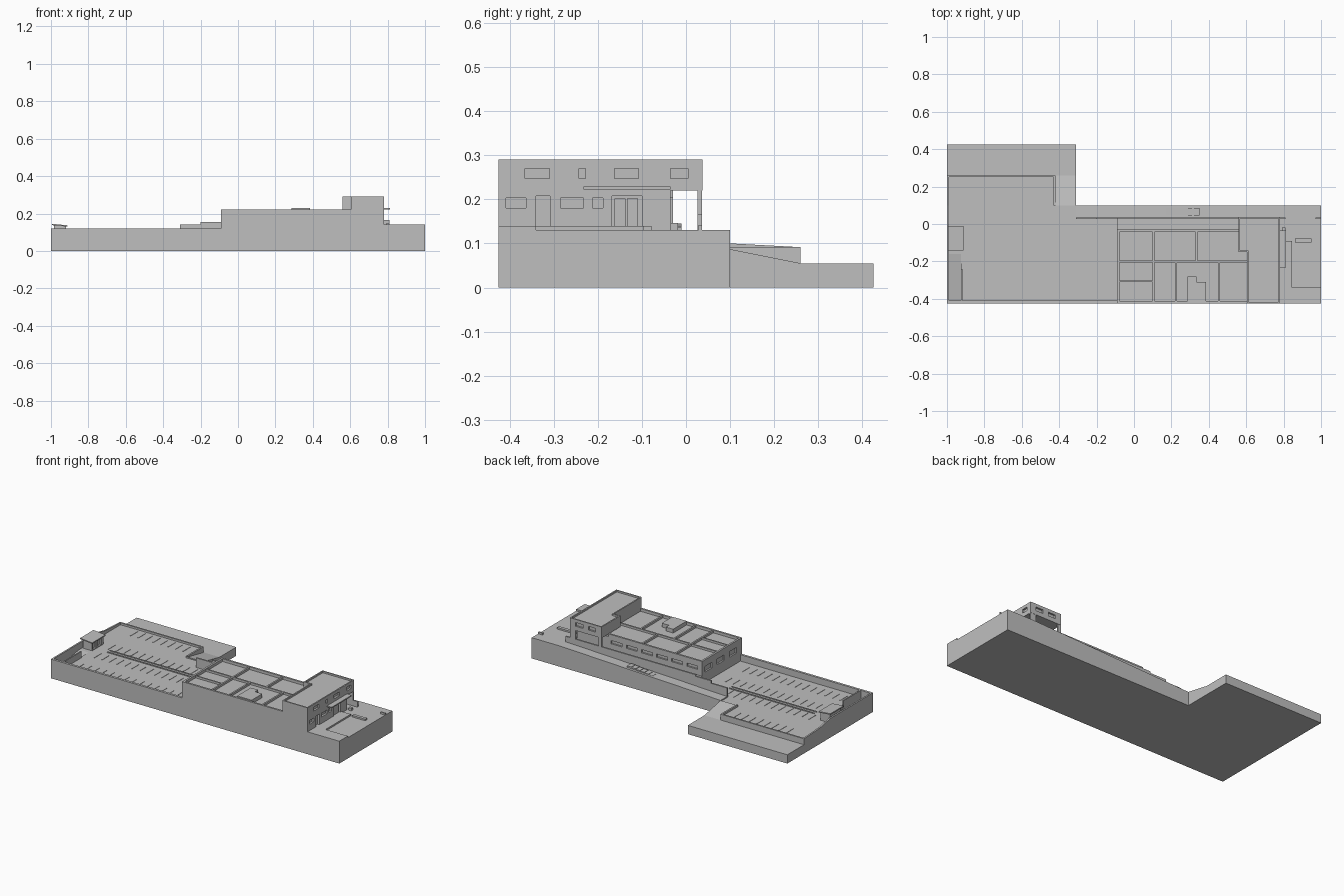
import bpy, bmesh
from mathutils import Vector

if "Cube" in bpy.data.objects:
    bpy.data.objects.remove(bpy.data.objects["Cube"])

grey = bpy.data.materials.new("plain grey")
grey.use_nodes = True
grey.diffuse_color = (0.52, 0.52, 0.52, 1)
grey.node_tree.nodes["Principled BSDF"].inputs["Base Color"].default_value = grey.diffuse_color


def finish(name, bm):
    bmesh.ops.recalc_face_normals(bm, faces=bm.faces)
    mesh = bpy.data.meshes.new(name)
    bm.to_mesh(mesh)
    bm.free()
    obj = bpy.data.objects.new(name, mesh)
    mesh.materials.append(grey)
    bpy.context.scene.collection.objects.link(obj)
    return obj


def add_prism(bm, pts, axis, lo, hi):
    """Extrude a 2D outline along one axis."""
    def place(p, d):
        v = list(p)
        v.insert("xyz".index(axis), d)
        return Vector(v)
    face = bm.faces.new([bm.verts.new(place(p, lo)) for p in pts])
    ext = bmesh.ops.extrude_face_region(bm, geom=[face])["geom"]
    shift = place((0, 0), hi - lo)
    bmesh.ops.translate(bm, verts=[v for v in ext if isinstance(v, bmesh.types.BMVert)], vec=shift)


def prism(name, pts, axis, lo, hi):
    bm = bmesh.new()
    add_prism(bm, pts, axis, lo, hi)
    return finish(name, bm)


def boxes(name, items):
    """One object made of (x0, x1, y0, y1, z0, z1) boxes."""
    bm = bmesh.new()
    for x0, x1, y0, y1, z0, z1 in items:
        add_prism(bm, [(x0, y0), (x1, y0), (x1, y1), (x0, y1)], "z", z0, z1)
    return finish(name, bm)


def cut(obj, cutter):
    mod = obj.modifiers.new("openings", "BOOLEAN")
    mod.operation = "DIFFERENCE"
    mod.solver = "EXACT"
    mod.object = cutter
    cutter.hide_render = True
    cutter.hide_viewport = True
    cutter.display_type = "WIRE"


FRONT, BACK, DECK, GROUND, ROOF = -0.425, 0.1, 0.08, 0.13, 0.205

# Ground: main block, walkway, sloping back lane, lower strip and ramp
boxes("main_ground", [(-0.09, 1, FRONT, 0.035, 0, GROUND)])
prism("raised_walkway", [(0.78, FRONT), (1, FRONT), (1, -0.34), (0.845, -0.34),
                         (0.845, -0.09), (0.78, -0.09)], "z", GROUND, 0.14)
prism("back_lane", [(-0.31, 0), (1, 0), (1, GROUND), (0.8, GROUND), (-0.31, 0.087)],
      "y", 0.035, BACK)
boxes("lower_strip", [(-1, -0.31, 0.26, 0.425, 0, 0.055)])
prism("access_ramp", [(BACK, 0), (0.26, 0), (0.26, 0.055), (BACK, 0.087)], "x", -0.42, -0.31)

# Parking deck with a sunken entry on its left edge
deck = prism("parking_deck", [(-1, FRONT), (-0.09, FRONT), (-0.09, 0.035), (-0.31, 0.035),
                              (-0.31, BACK), (-0.42, BACK), (-0.42, 0.26), (-1, 0.26)],
             "z", 0, DECK)
cut(deck, prism("entry_cutter", [(-0.41, 0.04), (-0.41, 0.2), (-0.16, 0.2), (-0.16, DECK)],
                "x", -0.99, -0.925))
boxes("deck_parapets", [
    (-1, -0.09, FRONT, -0.41, DECK, 0.12),
    (-1, -0.42, 0.25, 0.26, DECK, 0.092),
    (-0.43, -0.42, BACK, 0.25, DECK, 0.092),
    (-0.925, -0.917, -0.41, -0.24, DECK, 0.12),
])
prism("side_parapet", [(-0.41, DECK), (0.25, DECK), (0.25, 0.092), (BACK, 0.1),
                       (0, 0.12), (-0.41, 0.12)], "x", -1, -0.99)

# Parking bay lines and the central island
bays = []
for y, length in ((-0.37, 0.07), (-0.2, 0.07), (-0.06, 0.07), (0.16, 0.07)):
    for i in range(14):
        x = -0.86 + i * 0.052
        if x < -0.45 or y < 0.1:
            bays.append((x, x + 0.005, y, y + length, DECK, DECK + 0.002))
boxes("bay_lines", bays)
boxes("island_kerbs", [(-0.84, -0.25, y, y + 0.006, DECK, DECK + 0.005) for y in (-0.1, -0.075)])

# Gate hut with a sloping roof
hut = prism("gate_hut", [(-0.985, DECK), (-0.92, DECK), (-0.92, 0.135), (-0.985, 0.14)],
            "y", -0.13, -0.02)
cut(hut, boxes("hut_cutter", [(-0.93, -0.9, y, y + 0.03, 0.085, 0.125) for y in (-0.12, -0.07)]))
prism("hut_roof", [(-0.995, 0.138), (-0.912, 0.13), (-0.912, 0.137), (-0.995, 0.145)],
      "y", -0.142, -0.01)

# Stepped wall along the back terrace
boxes("terrace_wall", [
    (-0.31, -0.2, 0.026, 0.036, DECK, 0.14),
    (-0.2, -0.09, 0.026, 0.036, DECK, 0.155),
    (-0.09, 0.81, 0.026, 0.036, GROUND, 0.165),
    (0.97, 1, 0.028, 0.036, GROUND, 0.142),
])
steps = [(0.32 - i * 0.03, 0.35 - i * 0.03, 0.045, 0.085, 0.08, 0.122 - i * 0.003)
         for i in range(6)]
boxes("lane_steps", steps)

# Long low hall with windows on its end and back walls
hall = boxes("hall", [(-0.09, 0.62, FRONT, -0.03, DECK, ROOF)])
openings = [(-0.1, -0.08, y, y + 0.07, 0.145, 0.18) for y in (-0.37, -0.25, -0.13)]
openings += [(x, x + 0.075, -0.04, -0.02, 0.165, 0.185) for x in
             [-0.06 + i * 0.105 for i in range(6)]]
cut(hall, boxes("hall_cutter", openings))

# Roof rim and ridges dividing it into panels
T = 0.222
boxes("roof_rim", [
    (-0.09, 0.605, FRONT, -0.413, ROOF, T),
    (-0.09, 0.56, -0.042, -0.03, ROOF, T),
    (-0.09, -0.078, -0.413, -0.042, ROOF, T),
])
boxes("roof_ridges", [
    (-0.078, 0.605, -0.205, -0.195, ROOF, T - 0.004),
    (0.1, 0.11, -0.413, -0.042, ROOF, T - 0.004),
    (0.22, 0.23, -0.413, -0.2, ROOF, T - 0.004),
    (0.33, 0.34, -0.2, -0.042, ROOF, T - 0.004),
    (0.45, 0.46, -0.413, -0.2, ROOF, T - 0.004),
    (-0.078, 0.105, -0.31, -0.302, ROOF, T - 0.004),
])
prism("raised_roof_panel", [(0.285, -0.415), (0.385, -0.415), (0.385, -0.31), (0.335, -0.31),
                            (0.335, -0.28), (0.285, -0.28)], "z", ROOF, 0.229)

# Tower: ground floor, overhanging upper floor, roof rim and post wall
lower = boxes("tower_ground_floor", [(0.605, 0.78, FRONT, -0.035, GROUND, 0.22)])
outline = [(0.605, FRONT), (0.78, FRONT), (0.78, 0.037), (0.56, 0.037),
           (0.56, -0.15), (0.605, -0.15)]
upper = prism("tower_upper_floor", outline, "z", 0.22, 0.28)
rim = prism("tower_roof_rim", outline, "z", 0.28, 0.29)
cut(rim, prism("rim_cutter", [(0.613, FRONT + 0.008), (0.772, FRONT + 0.008), (0.772, 0.029),
                              (0.568, 0.029), (0.568, -0.142), (0.613, -0.142)],
               "z", 0.27, 0.3))
boxes("overhang_posts", [(0.74, 0.78, 0.026, 0.036, GROUND, 0.22),
                         (0.56, 0.58, 0.026, 0.036, GROUND, 0.22)])


def side_openings(spans, z0, z1):
    return [(0.768, 0.79, a, b, z0, z1) for a, b in spans]


cut(upper, boxes("upper_window_cutter", side_openings(
    [(-0.365, -0.31), (-0.243, -0.228), (-0.162, -0.108), (-0.035, 0.005)], 0.247, 0.27)
    + [(x, x + 0.05, 0.026, 0.05, 0.247, 0.27) for x in (0.6, 0.69)]))
cut(lower, boxes("lower_opening_cutter", side_openings(
    [(-0.408, -0.363), (-0.285, -0.232), (-0.212, -0.188)], 0.18, 0.203)
    + side_openings([(-0.34, -0.308), (-0.168, -0.1)], 0.14, 0.207)))
boxes("entrance_doors", [(0.766, 0.774, y, y + 0.025, 0.14, 0.202) for y in (-0.162, -0.134)])

# Entrance canopy and bench
boxes("entrance_canopy", [(0.775, 0.812, -0.232, -0.035, 0.222, 0.229)])
boxes("benches", [(0.79, 0.81, -0.035, -0.018, GROUND, 0.146),
                  (0.86, 0.95, -0.098, -0.078, GROUND, 0.14)])
